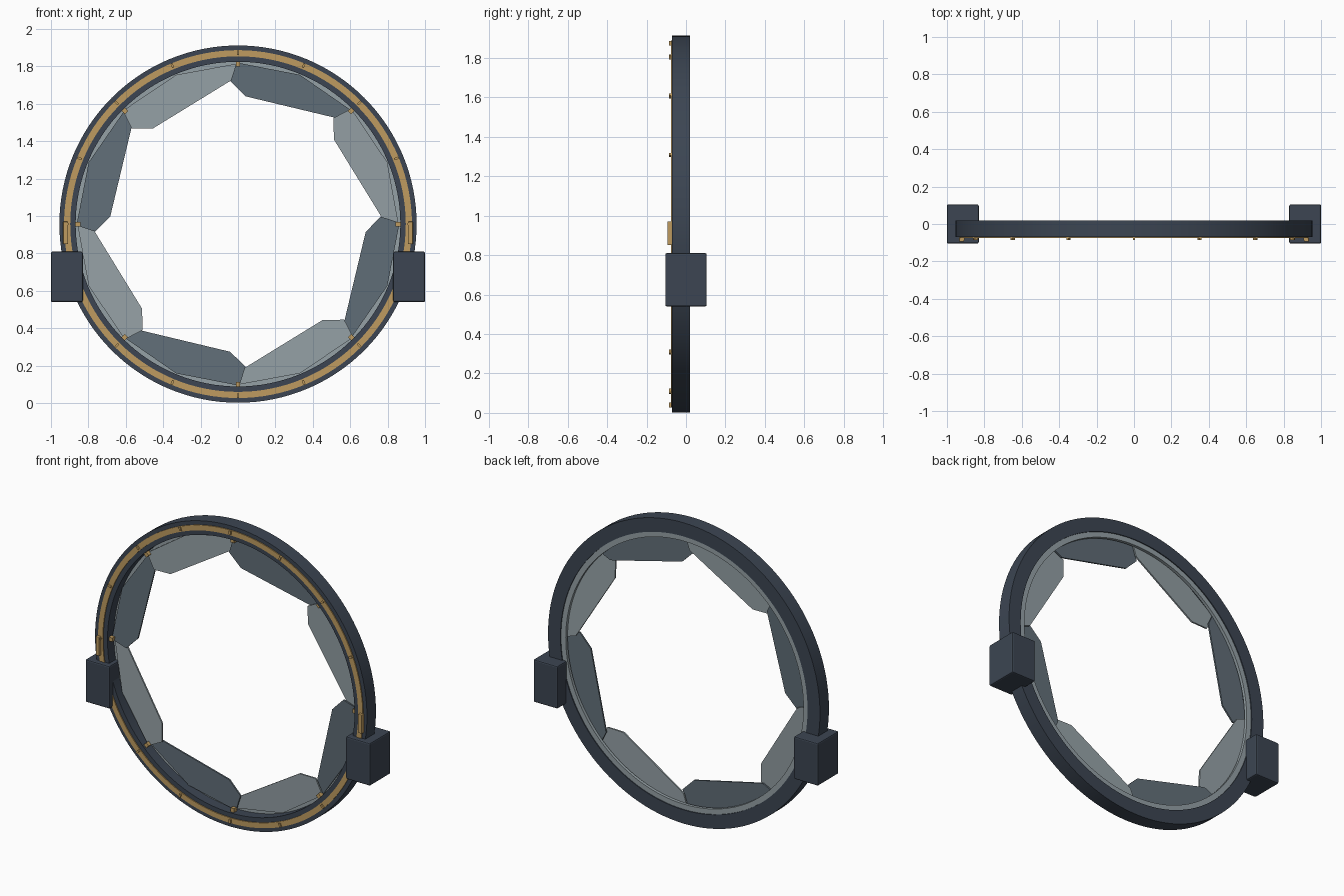
import bpy, bmesh, math
from mathutils import Vector, Matrix

cube = bpy.data.objects.get("Cube")
if cube:
    bpy.data.objects.remove(cube)

CENTRE_Z = 0.957


def material(name, rgb):
    m = bpy.data.materials.new(name)
    m.use_nodes = True
    m.diffuse_color = (*rgb, 1)
    m.node_tree.nodes["Principled BSDF"].inputs["Base Color"].default_value = (*rgb, 1)
    return m


FRAME = material("dark slate", (0.045, 0.06, 0.085))
GOLD = material("brass", (0.52, 0.33, 0.115))
LIGHT = material("light steel", (0.30, 0.355, 0.38))
DARK = material("dark steel", (0.12, 0.157, 0.188))


def finish(name, bm, mat, bevel=0.0, smooth=False):
    bmesh.ops.recalc_face_normals(bm, faces=bm.faces)
    mesh = bpy.data.meshes.new(name)
    bm.to_mesh(mesh)
    bm.free()
    mesh.materials.append(mat)
    ob = bpy.data.objects.new(name, mesh)
    bpy.context.collection.objects.link(ob)
    if bevel:
        mod = ob.modifiers.new("Bevel", "BEVEL")
        mod.width = bevel
        mod.segments = 2
    if smooth:
        bpy.ops.object.select_all(action="DESELECT")
        ob.select_set(True)
        bpy.context.view_layer.objects.active = ob
        bpy.ops.object.shade_smooth_by_angle(angle=math.radians(35))
    return ob


def polar(r, a, y):
    return Vector((r * math.cos(a), y, CENTRE_Z + r * math.sin(a)))


def ring(name, r_in, r_out, y_front, y_back, mat, steps=128):
    """Rectangular section swept around the y axis."""
    bm = bmesh.new()
    section = [(r_in, y_front), (r_out, y_front), (r_out, y_back), (r_in, y_back)]
    loops = [[bm.verts.new(polar(r, math.tau * i / steps, y)) for r, y in section]
             for i in range(steps)]
    for i, a in enumerate(loops):
        b = loops[(i + 1) % steps]
        for j in range(4):
            k = (j + 1) % 4
            bm.faces.new((a[j], a[k], b[k], b[j]))
    return finish(name, bm, mat, smooth=True)


def box(name, centre, size, mat, turn=0.0, bevel=0.0):
    bm = bmesh.new()
    bmesh.ops.create_cube(bm, size=1)
    place = Matrix.Translation(centre) @ Matrix.Rotation(-turn, 4, "Y") @ Matrix.Diagonal((*size, 1))
    bmesh.ops.transform(bm, matrix=place, verts=bm.verts)
    return finish(name, bm, mat, bevel)


# Hoop, back liner and brass inlay
ring("outer_hoop", 0.868, 0.955, -0.07, 0.02, FRAME)
ring("back_liner", 0.835, 0.87, -0.005, 0.014, LIGHT)
ring("brass_inlay", 0.897, 0.93, -0.076, -0.065, GOLD)

# Index studs on the inlay
for i in range(16):
    a = math.tau * i / 16
    box(f"index_stud_{i + 1}", polar(0.917, a, -0.078), (0.024, 0.014, 0.012), GOLD, a)

# Overlapping shutter blades, each slightly twisted so one end laps the next
BLADE = [(0.764, 25.5), (0.684, 19), (0.767, -19.5), (0.78, -21),
         (0.86, -23), (0.864, 0), (0.864, 23)]
for i in range(8):
    mid = math.radians(22.5 + 45 * i)
    bm = bmesh.new()
    layers = []
    for depth in (-0.005, 0.005):
        layers.append([bm.verts.new(polar(
            r, mid + math.radians(d),
            -0.018 + depth - 0.03 * r * math.sin(math.radians(d)))) for r, d in BLADE])
    front, back = layers
    bm.faces.new(front)
    bm.faces.new(back)
    for j in range(len(BLADE)):
        k = (j + 1) % len(BLADE)
        bm.faces.new((front[j], front[k], back[k], back[j]))
    finish(f"shutter_blade_{i + 1}", bm, DARK if i % 2 else LIGHT)

# Hinge pins at the blade joints
for i in range(8):
    a = math.tau * i / 8
    box(f"hinge_pin_{i + 1}", polar(0.857, a, -0.042), (0.028, 0.03, 0.024), GOLD, a)

# Side mounts and brass latches
for side, s in (("left", 1), ("right", -1)):
    box(f"{side}_mount", (s * 0.915, 0, 0.675), (0.17, 0.21, 0.27), FRAME, bevel=0.008)
    box(f"{side}_latch", (s * 0.922, -0.082, 0.91), (0.026, 0.024, 0.12), GOLD, bevel=0.003)
